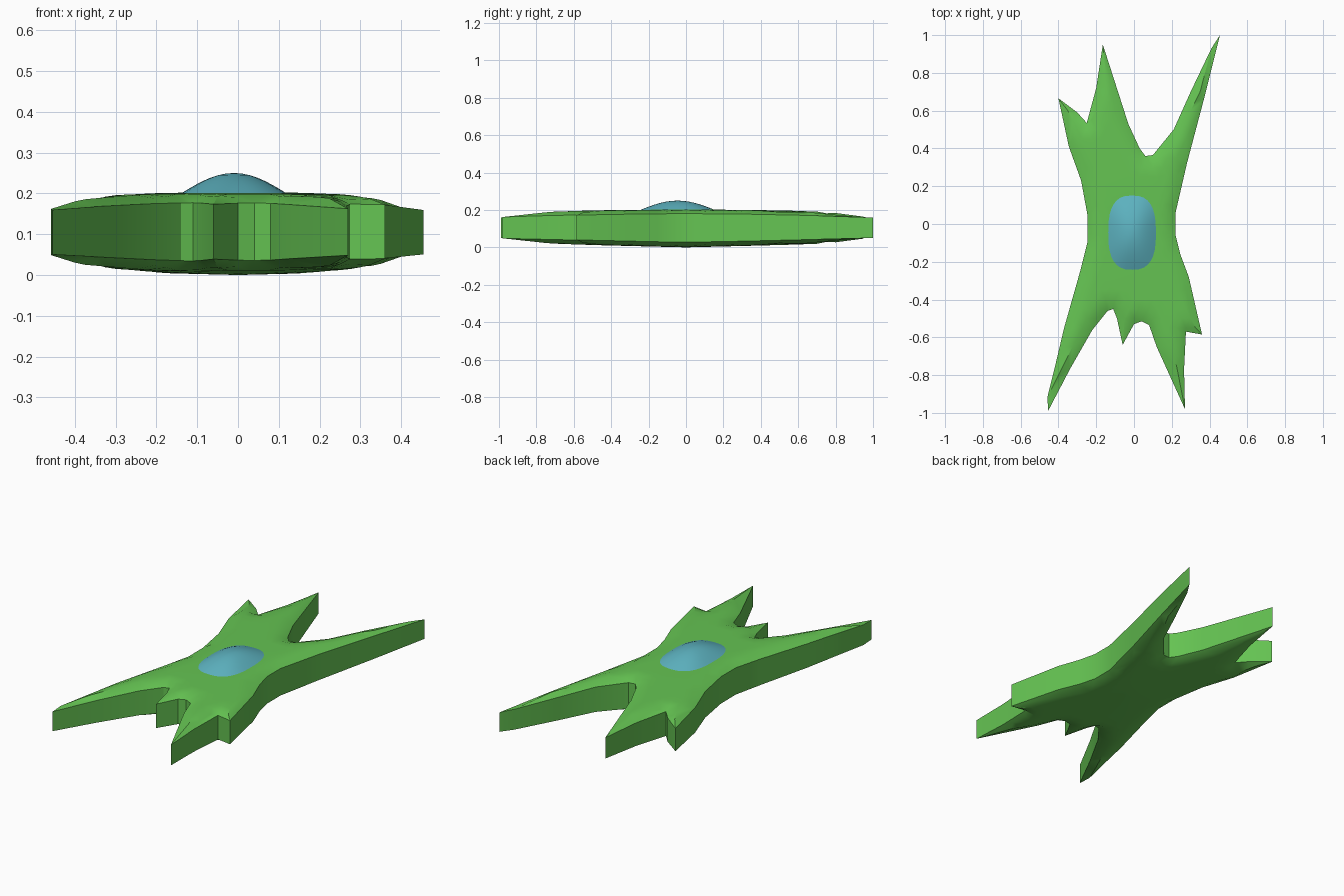
import bpy, bmesh, math
from mathutils import Vector
from mathutils.geometry import delaunay_2d_cdt, intersect_point_line

if "Cube" in bpy.data.objects:
    bpy.data.objects.remove(bpy.data.objects["Cube"])


def material(name, rgb):
    m = bpy.data.materials.new(name)
    m.diffuse_color = (*rgb, 1)
    m.use_nodes = True
    m.node_tree.nodes["Principled BSDF"].inputs["Base Color"].default_value = m.diffuse_color
    return m


def finish(bm, name, mat):
    bmesh.ops.recalc_face_normals(bm, faces=bm.faces[:])
    me = bpy.data.meshes.new(name)
    bm.to_mesh(me)
    bm.free()
    me.materials.append(mat)
    ob = bpy.data.objects.new(name, me)
    bpy.context.collection.objects.link(ob)
    bpy.ops.object.select_all(action='DESELECT')
    ob.select_set(True)
    bpy.context.view_layer.objects.active = ob
    bpy.ops.object.shade_smooth_by_angle(angle=math.radians(32))
    return ob


green = material("leaf green", (0.13, 0.55, 0.085))
blue = material("teal blue", (0.11, 0.45, 0.53))

# Branching outline seen from above
outline = [Vector(p) for p in [
    (.455, 1.0), (.37, .66), (.28, .32), (.22, .06), (.22, -.06), (.245, -.16),
    (.29, -.28), (.36, -.585), (.275, -.57), (.265, -.77), (.27, -.98),
    (.12, -.65), (.08, -.535), (.04, -.515), (0, -.53), (-.06, -.64),
    (-.09, -.5), (-.11, -.45), (-.14, -.46), (-.22, -.56), (-.34, -.77),
    (-.455, -.99), (-.458, -.915), (-.41, -.72), (-.37, -.55), (-.285, -.25),
    (-.245, -.09), (-.245, .04), (-.28, .23), (-.345, .41), (-.4, .665),
    (-.3, .59), (-.25, .535), (-.2, .72), (-.165, .95), (-.03, .53),
    (.03, .4), (.06, .36), (.1, .365), (.21, .5), (.3, .7), (.41, .93)]]
n = len(outline)


def rim_distance(p):
    best = 9
    for i in range(n):
        a, b = outline[i], outline[(i + 1) % n]
        q, t = intersect_point_line(p, a, b)
        q = a.lerp(b, min(1, max(0, t)))
        best = min(best, (p - q.to_2d()).length)
    return best


# Staggered interior points give the faces their soft swelling
step = 0.05
points = outline[:]
for j in range(-20, 21):
    for i in range(-10, 11):
        p = Vector(((i + 0.5 * (j % 2)) * step, j * step))
        if rim_distance(p) > 0.018:
            points.append(p)
edges = [(i, (i + 1) % n) for i in range(n)]
flat = delaunay_2d_cdt(points, edges, [], 1, 1e-5)
verts2d, tris = flat[0], flat[2]

# Cell body: swollen top and bottom joined by upright walls
bm = bmesh.new()
top, bottom = [], []
for p in verts2d:
    p = Vector((p[0], p[1]))
    r = p.length
    d = min(1, rim_distance(p) / 0.07)
    swell = d * (2 - d)
    top.append(bm.verts.new((p.x, p.y, 0.181 - 0.018 * r * r + 0.021 * swell)))
    bottom.append(bm.verts.new((p.x, p.y, 0.023 + 0.025 * r - 0.023 * swell)))
for f in tris:
    bm.faces.new([top[i] for i in f])
    bm.faces.new([bottom[i] for i in reversed(f)])
bm.verts.index_update()
pair = {a: b for a, b in zip(top, bottom)}
for e in [e for e in bm.edges if e.is_boundary and e.verts[0] in pair]:
    a, b = e.verts
    bm.faces.new((a, b, pair[b], pair[a]))
finish(bm, "cell_body", green)

# Nucleus: rounded oblong dome rising from the middle
bm = bmesh.new()
sides, rings = 32, 7
centre = bm.verts.new((-0.01, -0.045, 0.25))
prev = None
for k in range(1, rings + 1):
    t = k / rings
    ring = []
    for s in range(sides):
        a = 2 * math.pi * s / sides
        c, w = math.cos(a), math.sin(a)
        e = 2 / (2 + 0.7 * t)
        x = math.copysign(abs(c) ** e, c) * 0.137 * t
        y = math.copysign(abs(w) ** e, w) * 0.212 * t
        z = 0.195 + 0.055 * math.cos(t * math.pi / 2)
        ring.append(bm.verts.new((-0.01 + x, -0.045 + y, z)))
    for s in range(sides):
        q = (s + 1) % sides
        if prev:
            bm.faces.new((prev[s], ring[s], ring[q], prev[q]))
        else:
            bm.faces.new((centre, ring[s], ring[q]))
    prev = ring
finish(bm, "nucleus_dome", blue)
